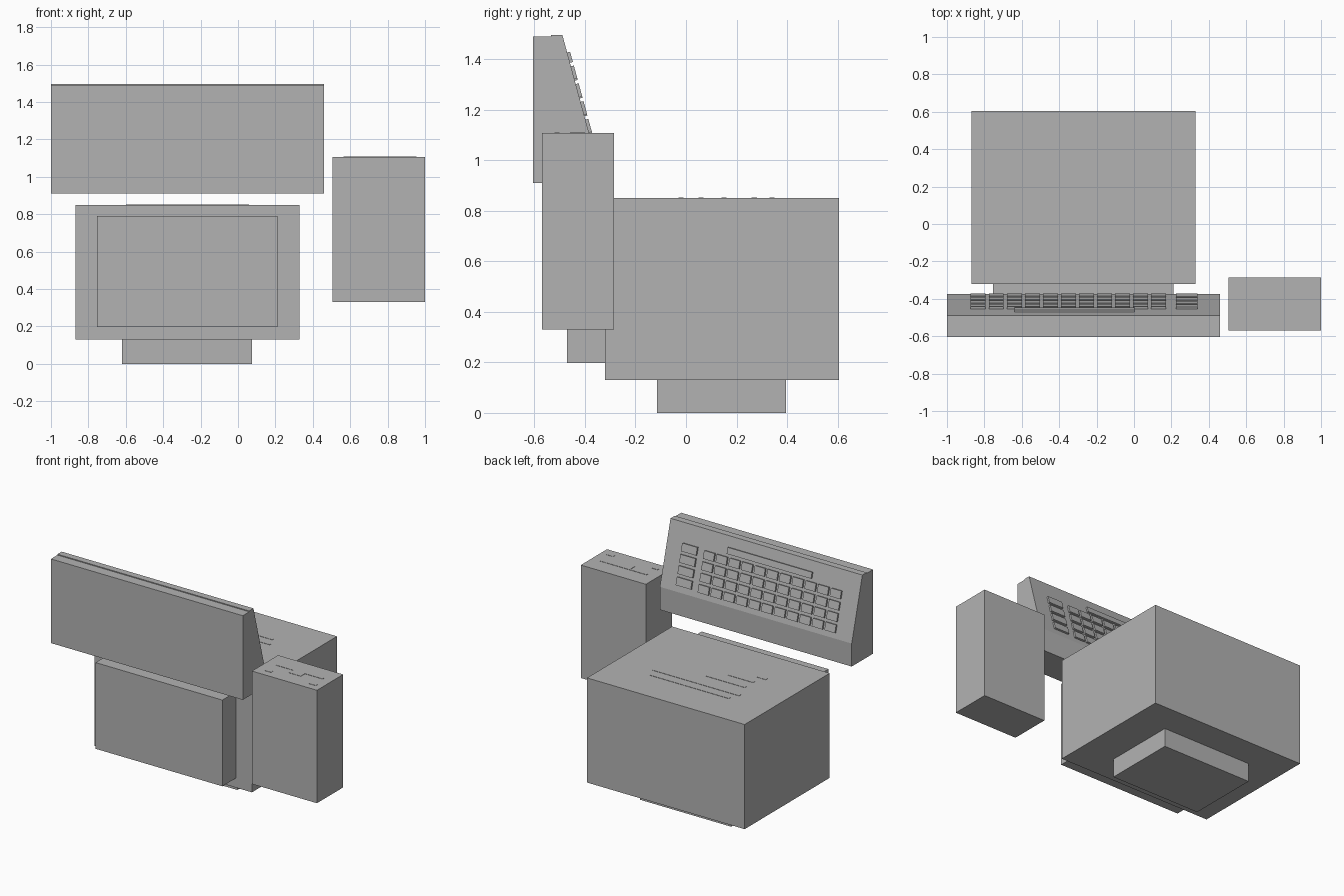
import bpy
import bmesh
from mathutils import Vector, Matrix

cube = bpy.data.objects.get("Cube")
if cube:
    bpy.data.objects.remove(cube, do_unlink=True)

# One plain grey plastic for everything
grey = bpy.data.materials.new("grey_plastic")
grey.use_nodes = True
colour = (0.45, 0.45, 0.45, 1)
grey.diffuse_color = colour
grey.node_tree.nodes["Principled BSDF"].inputs["Base Color"].default_value = colour


def finish(name, bm):
    bmesh.ops.recalc_face_normals(bm, faces=bm.faces)
    mesh = bpy.data.meshes.new(name)
    bm.to_mesh(mesh)
    bm.free()
    mesh.materials.append(grey)
    obj = bpy.data.objects.new(name, mesh)
    bpy.context.collection.objects.link(obj)
    return obj


def add_box(bm, lo, hi, frame=Matrix()):
    lo, hi = Vector(lo), Vector(hi)
    place = Matrix.Translation((lo + hi) / 2) @ Matrix.Diagonal((*(hi - lo), 1))
    bmesh.ops.create_cube(bm, size=1, matrix=frame @ place)


def boxes(name, spans, frame=Matrix()):
    bm = bmesh.new()
    for lo, hi in spans:
        add_box(bm, lo, hi, frame)
    return finish(name, bm)


# Monitor: foot, cabinet and projecting screen block
boxes("monitor_foot", [((-0.62, -0.115, 0), (0.075, 0.395, 0.13))])
boxes("monitor_cabinet", [((-0.87, -0.32, 0.13), (0.33, 0.605, 0.85))])
boxes("monitor_screen", [((-0.755, -0.47, 0.197), (0.21, -0.32, 0.79))])

# Thin vent strips on the cabinet top
vents = [(-0.6, 0.06, 0.27), (-0.57, 0.03, 0.34), (-0.56, -0.26, 0.15),
         (-0.56, -0.37, 0.06), (-0.6, -0.53, -0.02)]
boxes("cabinet_vents", [((a, y - 0.01, 0.85), (b, y + 0.01, 0.852)) for a, b, y in vents])

# Upright disk drive with its slot, latch and two lights on the top end
boxes("disk_drive", [((0.505, -0.57, 0.33), (1, -0.285, 1.107))])
boxes("drive_slot", [((0.58, -0.415, 1.107), (0.935, -0.4, 1.109)),
                     ((0.71, -0.46, 1.107), (0.80, -0.415, 1.109))])
boxes("drive_lights", [((x - 0.025, -0.52, 1.107), (x + 0.025, -0.5, 1.109))
                       for x in (0.59, 0.93)])

# Keyboard case: wedge profile extruded along x, with a small step at the top
foot_edge = Vector((0, -0.373, 1.068))
top_edge = Vector((0, -0.489, 1.495))
profile = [(-0.605, 0.91), (-0.605, 1.489), (-0.535, 1.489), (-0.535, 1.495),
           top_edge.yz, foot_edge.yz, (foot_edge.y, 0.91)]
bm = bmesh.new()
side = bm.faces.new([bm.verts.new((-1, y, z)) for y, z in profile])
ext = bmesh.ops.extrude_face_region(bm, geom=[side])
bmesh.ops.translate(bm, vec=(1.46, 0, 0),
                    verts=[v for v in ext["geom"] if isinstance(v, bmesh.types.BMVert)])
finish("keyboard_case", bm)

# Keys sit in a frame whose second axis climbs the slope and third points out
up = (top_edge - foot_edge).normalized()
across = Vector((1, 0, 0))
slope = Matrix((across, up, -across.cross(up))).transposed().to_4x4()
slope.translation = foot_edge
RISE = 0.012


def key(x, width, v, height):
    return ((x, v - height / 2, 0), (x + width, v + height / 2, RISE))


rows = [0.063 + 0.073 * r for r in range(4)]
boxes("letter_keys", [key(-0.873 + 0.0965 * c, 0.08, v, 0.053)
                      for c in range(11) for v in rows], slope)
boxes("side_keys", [key(0.225, 0.115, v + 0.006, 0.053) for v in rows], slope)
boxes("space_bar", [key(-0.638, 0.642, 0.35, 0.042)], slope)
